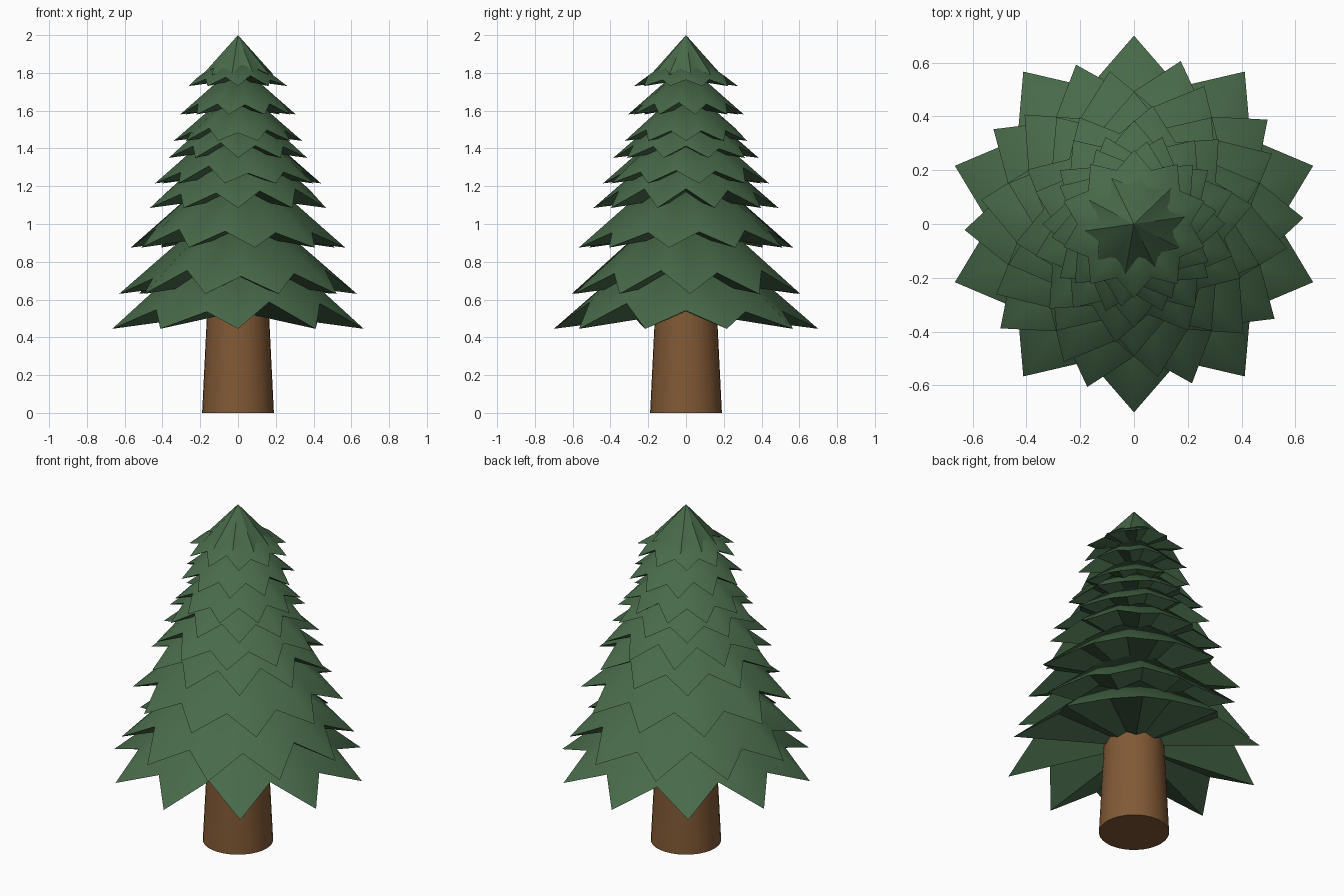
import bpy, bmesh, math, random

if "Cube" in bpy.data.objects:
    bpy.data.objects.remove(bpy.data.objects["Cube"])

random.seed(4)


def material(name, rgb):
    m = bpy.data.materials.new(name)
    m.diffuse_color = (*rgb, 1)
    m.use_nodes = True
    m.node_tree.nodes["Principled BSDF"].inputs["Base Color"].default_value = m.diffuse_color
    return m


GREEN = material("pine green", (0.065, 0.145, 0.069))
BROWN = material("bark brown", (0.22, 0.10, 0.036))


def finish(bm, name, mat):
    bmesh.ops.recalc_face_normals(bm, faces=bm.faces)
    mesh = bpy.data.meshes.new(name)
    bm.to_mesh(mesh)
    bm.free()
    mesh.materials.append(mat)
    obj = bpy.data.objects.new(name, mesh)
    bpy.context.collection.objects.link(obj)
    bpy.ops.object.select_all(action='DESELECT')
    obj.select_set(True)
    bpy.context.view_layer.objects.active = obj
    bpy.ops.object.shade_smooth_by_angle(angle=math.radians(40))
    return obj


def foliage_tier(name, radius, z, phase, apex):
    """Ten-pointed star cone with raised notches and a closed underside."""
    bm = bmesh.new()
    top = bm.verts.new((0, 0, apex))
    under = bm.verts.new((0, 0, z + 0.13 * radius))
    ring = []
    for i in range(20):
        a = math.radians(phase + 18 * i)
        notch = i % 2
        r = radius * (0.765 if notch else 1)
        h = z + notch * radius * random.uniform(0.12, 0.21)
        ring.append(bm.verts.new((r * math.cos(a), r * math.sin(a), h)))
    for i in range(20):
        a, b = ring[i], ring[(i + 1) % 20]
        bm.faces.new((a, b, top))
        bm.faces.new((b, a, under))
    finish(bm, name, GREEN)


# Tapered trunk, running up inside the foliage
bm = bmesh.new()
bmesh.ops.create_cone(bm, cap_ends=True, segments=32, radius1=0.19, radius2=0.12, depth=1.42)
bmesh.ops.translate(bm, verts=bm.verts, vec=(0, 0, 0.71))
finish(bm, "trunk", BROWN)

# Foliage tiers from bottom to top: tip radius, tip height, rotation
TIERS = [(0.70, 0.445, 18), (0.63, 0.63, 2), (0.575, 0.875, 27), (0.49, 1.085, 18),
         (0.445, 1.215, 9), (0.385, 1.35, 18), (0.34, 1.44, 0), (0.31, 1.58, 9),
         (0.275, 1.73, 18), (0.19, 1.79, 8)]
for n, (r, z, phase) in enumerate(TIERS):
    apex = 2.0 if n == len(TIERS) - 1 else min(z + 0.87 * r, 1.93)
    foliage_tier(f"foliage_tier_{n + 1}", r, z, phase, apex)
